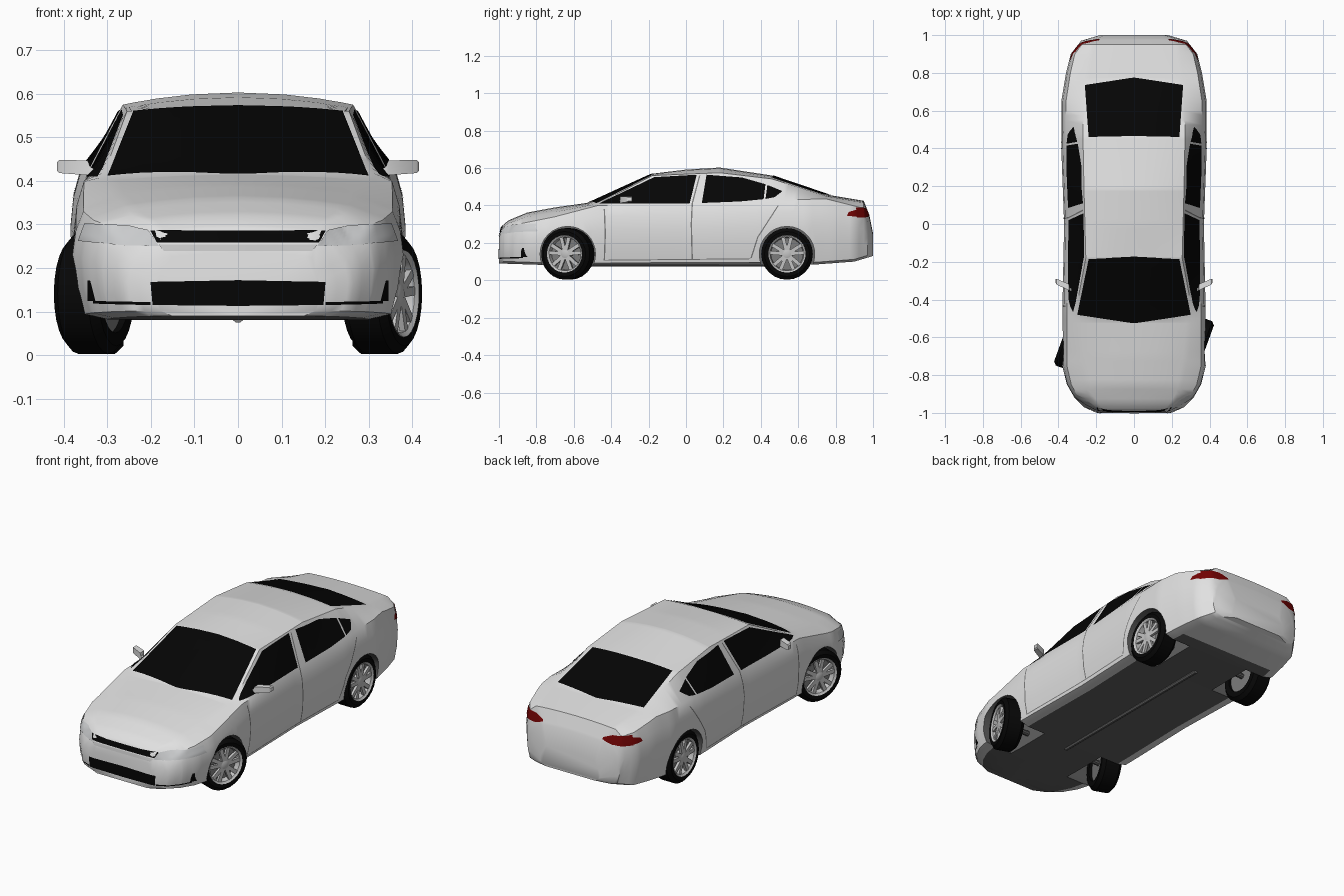
import bpy
import bmesh
from math import sin, cos, pi, radians
from mathutils import Vector, Matrix
from mathutils.bvhtree import BVHTree

if "Cube" in bpy.data.objects:
    bpy.data.objects.remove(bpy.data.objects["Cube"])


def material(name, r, g, b, rough=0.6):
    mat = bpy.data.materials.new(name)
    mat.use_nodes = True
    mat.diffuse_color = (r, g, b, 1)
    shader = mat.node_tree.nodes["Principled BSDF"]
    shader.inputs["Base Color"].default_value = (r, g, b, 1)
    shader.inputs["Roughness"].default_value = rough
    return mat


PAINT = material("white_paint", .75, .75, .75)
GLASS = material("black_glass", .0015, .0015, .0015)
RUBBER = material("black_rubber", .002, .002, .002)
UNDER = material("dark_underbody", .12, .12, .12)
SEAM = material("panel_gap", .2, .2, .2)
SILVER = material("silver", .55, .55, .55)
LAMP = material("clear_lamp", .62, .63, .64)
RED = material("red_lamp", .17, .001, .001)


def make(name, verts, faces, mats, angle=35):
    mesh = bpy.data.meshes.new(name)
    mesh.from_pydata(verts, [], faces)
    obj = bpy.data.objects.new(name, mesh)
    bpy.context.collection.objects.link(obj)
    for mat in mats:
        mesh.materials.append(mat)
    bm = bmesh.new()
    bm.from_mesh(mesh)
    bmesh.ops.remove_doubles(bm, verts=bm.verts, dist=.00001)
    bmesh.ops.recalc_face_normals(bm, faces=bm.faces)
    bm.to_mesh(mesh)
    bm.free()
    smooth(obj, angle)
    return obj


def smooth(obj, angle):
    bpy.ops.object.select_all(action="DESELECT")
    obj.select_set(True)
    bpy.context.view_layer.objects.active = obj
    bpy.ops.object.shade_smooth_by_angle(angle=radians(angle))


def loft(rings, caps=True):
    """Faces joining equal closed rings, with capped ends if wanted."""
    n = len(rings[0])
    faces = [(i * n + j, i * n + (j + 1) % n, (i + 1) * n + (j + 1) % n, (i + 1) * n + j)
             for i in range(len(rings) - 1) for j in range(n)]
    if caps:
        faces += [tuple(range(n)), tuple(range((len(rings) - 1) * n, len(rings) * n))]
    return [v for ring in rings for v in ring], faces


def lathe(name, profile, mats, sides=24, caps=True):
    """Turn (x, radius) points around the x axis."""
    rings = [[(x, r * cos(2 * pi * k / sides), r * sin(2 * pi * k / sides))
              for k in range(sides)] for x, r in profile]
    return make(name, *loft(rings, caps), mats)


def at(keys, y):
    for (a, u), (b, v) in zip(keys, keys[1:]):
        if y <= b:
            return u + (v - u) * (y - a) / (b - a)
    return keys[-1][1]


# Body curves along y
WIDTH = [(-1, .19), (-.97, .265), (-.92, .315), (-.85, .355), (-.75, .38), (-.4, .378),
         (0, .37), (.4, .385), (.65, .385), (.8, .36), (.9, .335), (.97, .28), (1, .18)]
TOP = [(-1, .235), (-.985, .29), (-.95, .32), (-.85, .362), (-.7, .39), (-.52, .415),
       (-.18, .57), (0, .592), (.18, .603), (.46, .56), (.77, .455), (.95, .425),
       (.98, .35), (1, .25)]
EDGE_Z = [(-1, .225), (-.985, .277), (-.95, .305), (-.85, .34), (-.7, .365), (-.47, .41),
          (-.18, .56), (.18, .575), (.46, .542), (.75, .45), (.95, .415), (.98, .34), (1, .24)]
EDGE_X = [(-1, .17), (-.9, .245), (-.7, .29), (-.47, .31), (-.18, .255), (.2, .265),
          (.46, .27), (.75, .265), (.95, .24), (1, .16)]
BELT = [(-1, .19), (-.9, .3), (-.7, .34), (-.47, .4), (.1, .408), (.5, .43), (.75, .435),
        (.95, .385), (1, .2)]
BOTTOM = [(-1, .09), (-.7, .08), (.7, .085), (.9, .1), (1, .13)]


def section(y):
    w, top, ez, ex, b = (at(k, y) for k in (WIDTH, TOP, EDGE_Z, EDGE_X, BOTTOM))
    belt = min(at(BELT, y), ez - .01)
    half = [(0, b), (.8 * w, b), (.94 * w, b + .012), (.985 * w, b + .3 * (belt - b)),
            (w, b + .6 * (belt - b)), (.98 * w, b + .82 * (belt - b)),
            (max(.935 * w, ex + .005), belt)]
    for s in (0, .1, .3, .6, 1):
        half.append((ex * (1 - s), ez + (top - ez) * (1 - (1 - s) ** 2)))
    return [(x, y, z) for x, z in half] + [(-x, y, z) for x, z in half[-2:0:-1]]


stations = sorted({round(-1 + i * .025, 3) for i in range(81)} | {k[0] for k in WIDTH + TOP})
body = make("body", *loft([section(y) for y in stations]), [PAINT, UNDER])
for face in body.data.polygons:
    if face.normal.z < -.98 and abs(face.center.x) < .1 and face.center.y < .85:
        face.material_index = 1
    elif face.normal.z < -.985 and face.center.y < .75:
        face.material_index = 1

# Wheel arches
AXLES = {"front": (-.632, .333, radians(-20)), "rear": (.54, .32, 0)}
for y, _, _ in AXLES.values():
    for side in (1, -1):
        cutter = lathe("arch_cutter", [(.19, .148), (.6, .148)], [PAINT, UNDER], 32)
        cutter.hide_render = True
        cutter.data.transform(Matrix.Translation((0, y, .14)) @ Matrix.Diagonal((side, 1, 1, 1)))
        if side < 0:
            cutter.data.flip_normals()
        for face in cutter.data.polygons:
            face.material_index = 1
        cut = body.modifiers.new("arch", "BOOLEAN")
        cut.operation, cut.solver, cut.object = "DIFFERENCE", "EXACT", cutter
        bpy.context.view_layer.objects.active = body
        bpy.ops.object.modifier_apply(modifier=cut.name)
        bpy.data.objects.remove(cutter)
smooth(body, 35)
bpy.context.view_layer.update()
tree = BVHTree.FromObject(body, bpy.context.evaluated_depsgraph_get())


def patch(name, low, high, axis, mat, rows=6, lift=.003):
    """Lay a panel between two polylines onto the body, seen along the axis."""
    axis = Vector(axis)
    steps = [(i, k / 8) for i in range(len(low) - 1) for k in range(8)] + [(len(low) - 2, 1)]
    verts, faces, cols = [], [], len(steps)
    for r in range(rows + 1):
        for i, t in steps:
            a = Vector(low[i]).lerp(Vector(low[i + 1]), t)
            b = Vector(high[i]).lerp(Vector(high[i + 1]), t)
            u, v = a.lerp(b, r / rows)
            start = Vector((0, u, v) if axis.x else (u, 0, v) if axis.y else (u, v, 0))
            hit, normal, _, _ = tree.ray_cast(start + axis * 3, -axis)
            verts.append(hit + normal * lift if hit else None)
    for r in range(rows):
        for c in range(cols - 1):
            k = r * cols + c
            quad = (k, k + 1, k + cols + 1, k + cols)
            if all(verts[q] for q in quad):
                faces.append(quad)
    obj = make(name, [v or Vector((0, 0, .3)) for v in verts], faces, [mat], 60)
    if sum(f.normal.dot(axis) for f in obj.data.polygons) < 0:
        obj.data.flip_normals()


UP, FRONT, BACK = (0, 0, 1), (0, -1, 0), (0, 1, 0)

# Windscreen and rear window
patch("windscreen", [(-.3, -.48), (0, -.525), (.3, -.48)],
      [(-.24, -.185), (0, -.172), (.24, -.185)], UP, GLASS, 12)
patch("rear_window", [(-.26, .735), (0, .775), (.26, .735)],
      [(-.24, .46), (0, .465), (.24, .46)], UP, GLASS, 12)

# Grilles on the nose
patch("upper_grille", [(-.185, .258), (.185, .258)], [(-.2, .285), (.2, .285)], FRONT, GLASS)
patch("grille_bar", [(-.17, .238), (.17, .238)], [(-.18, .253), (.18, .253)], FRONT, SILVER)
patch("lower_grille", [(-.195, .115), (0, .113), (.195, .115)],
      [(-.2, .168), (0, .172), (.2, .168)], FRONT, GLASS)

for side, label in ((1, "left"), (-1, "right")):
    out = (side, 0, 0)

    def across(points):
        return [(side * x, z) for x, z in points]

    # Side windows
    patch(label + "_front_window", [(-.465, .408), (-.2, .408), (.02, .41)],
          [(-.455, .413), (-.17, .55), (.057, .563)], out, GLASS)
    patch(label + "_rear_window", [(.085, .412), (.29, .42), (.415, .432)],
          [(.11, .563), (.3, .548), (.425, .512)], out, GLASS)
    patch(label + "_quarter_window", [(.425, .433), (.475, .443)],
          [(.435, .508), (.515, .475)], out, GLASS)

    # Door gaps
    gaps = {"front": [(-.44, .11), (-.435, .25), (-.44, .38)],
            "middle": [(.03, .11), (.025, .3), (.03, .41), (.07, .56)],
            "back": [(.345, .12), (.38, .23), (.49, .4)]}
    for place, line in gaps.items():
        patch(f"{label}_{place}_door_gap", line, [(y + .007, z) for y, z in line],
              out, SEAM, 1, .002)
    patch(label + "_sill_gap", [(-.44, .105), (.345, .113)], [(-.44, .11), (.345, .118)],
          out, SEAM, 1, .002)

    # Lamps and bumper slots
    patch(label + "_headlamp", across([(.18, .25), (.25, .25), (.365, .262)]),
          across([(.205, .286), (.25, .296), (.35, .302)]), FRONT, LAMP)
    patch(label + "_fog_slot", across([(.325, .125), (.343, .125)]),
          across([(.337, .172), (.343, .172)]), FRONT, GLASS)
    patch(label + "_bumper_slot", across([(.2, .115), (.33, .119)]),
          across([(.2, .122), (.33, .125)]), FRONT, GLASS, 1)
    patch(label + "_tail_lamp_back", across([(.18, .355), (.23, .338), (.32, .335)]),
          across([(.18, .365), (.23, .385), (.31, .388)]), BACK, RED)
    patch(label + "_tail_lamp_side", [(.86, .345), (.95, .335)], [(.87, .365), (.95, .388)],
          out, RED)

    # Door mirror, tapering outward
    rings = [[(side * x, y + dy, z + dz) for dy, dz in
              ((-h, -h), (h, -h), (h, h), (-h, h))]
             for x, y, z, h in ((.325, -.35, .418, .006), (.34, -.345, .425, .008),
                                (.345, -.335, .43, .017), (.41, -.305, .433, .015),
                                (.416, -.3, .433, .01))]
    make(label + "_mirror", *loft(rings), [PAINT])

    # Wheels
    for place, (y, x, steer) in AXLES.items():
        name = f"{label}_{place}_"
        tyre = lathe(name + "tyre", [(-.055, .09), (-.057, .12), (-.038, .138), (.036, .138),
                                     (.052, .12), (.05, .1), (0, .09), (-.055, .09)],
                     [RUBBER], caps=False)
        rim = lathe(name + "rim", [(-.04, .06), (-.04, .097), (.045, .102), (.052, .1),
                                   (.044, .09), (.015, .086), (.015, .03), (.045, .022),
                                   (.048, .012)], [SILVER, SEAM])
        for face in rim.data.polygons:
            if abs(face.normal.x) > .9 and face.center.x < .02:
                face.material_index = 1
        bm = bmesh.new()
        for k in range(10):
            angle = 2 * pi * (k // 2) / 5 + (.24 if k % 2 else -.24)
            bmesh.ops.create_cube(bm, size=1, matrix=Matrix.Rotation(angle, 4, "X")
                                  @ Matrix.Translation((.038, 0, .056))
                                  @ Matrix.Diagonal((.014, .02, .075, 1)))
        mesh = bpy.data.meshes.new(name + "spokes")
        bm.to_mesh(mesh)
        bm.free()
        mesh.materials.append(SILVER)
        spokes = bpy.data.objects.new(name + "spokes", mesh)
        bpy.context.collection.objects.link(spokes)
        for part in (tyre, rim, spokes):
            part.location = (side * x, y, .141)
            part.rotation_euler.z = steer + (0 if side > 0 else pi)

# Axles and drive shaft
for place, (y, x, _) in AXLES.items():
    axle = lathe(place + "_axle", [(-.3, .015), (.3, .015)], [UNDER], 10)
    axle.location = (0, y, .14)
shaft = lathe("drive_shaft", [(-.55, .014), (.5, .014)], [SEAM], 10)
shaft.location = (0, 0, .088)
shaft.rotation_euler.z = pi / 2
